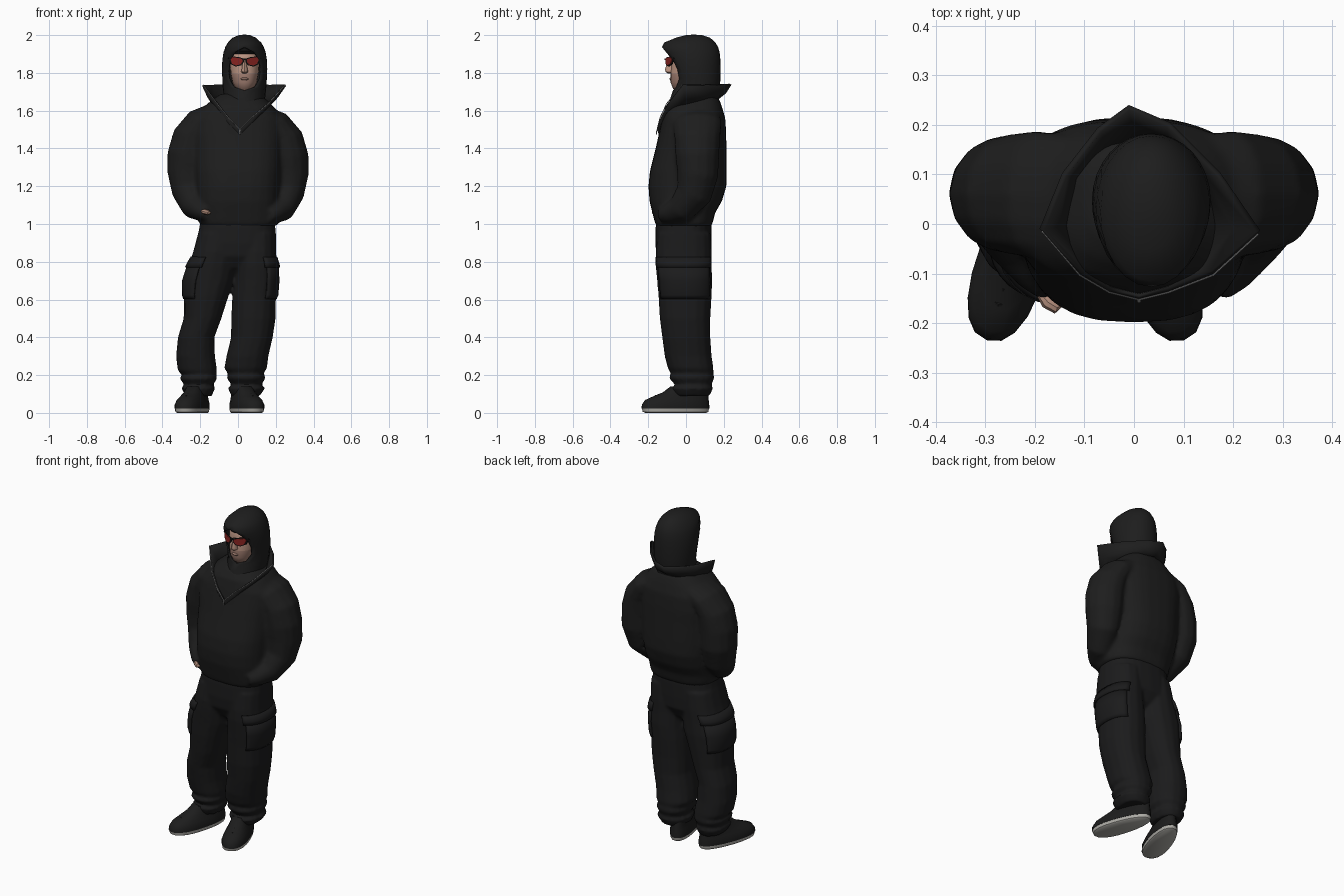
import bpy, bmesh, math
from mathutils import Vector, Matrix


def material(name, r, g, b):
    m = bpy.data.materials.new(name)
    m.diffuse_color = (r, g, b, 1)
    return m


JACKET = material("black jacket cloth", .0125, .0125, .0125)
PANTS = material("black trouser cloth", .011, .011, .0115)
SHOE = material("black shoe", .012, .012, .012)
SOLE = material("pale sole", .42, .41, .38)
SKIN = material("skin", .5, .3, .225)
STUBBLE = material("shaven jaw", .36, .21, .165)
RED = material("red lens", .25, .018, .015)
FRAME = material("glossy black", .006, .006, .006)
ZIP = material("zip metal", .4, .4, .4)


def skin(name, rows, mat, closed=True, cap=True, thick=0, angle=40):
    """Join rows of points into a surface."""
    bm = bmesh.new()
    grid = [[bm.verts.new(p) for p in row] for row in rows]
    n = len(rows[0])
    for a, b in zip(grid, grid[1:]):
        for i in range(n if closed else n - 1):
            j = (i + 1) % n
            bm.faces.new((a[i], a[j], b[j], b[i]))
    if closed and cap:
        bm.faces.new(grid[0])
        bm.faces.new(grid[-1])
    bmesh.ops.remove_doubles(bm, verts=bm.verts, dist=1e-5)
    bmesh.ops.recalc_face_normals(bm, faces=bm.faces)
    me = bpy.data.meshes.new(name)
    bm.to_mesh(me)
    bm.free()
    ob = bpy.data.objects.new(name, me)
    bpy.context.collection.objects.link(ob)
    me.materials.append(mat)
    if thick:
        s = ob.modifiers.new("thickness", 'SOLIDIFY')
        s.thickness, s.offset = thick, 0
    bpy.ops.object.select_all(action='DESELECT')
    ob.select_set(True)
    bpy.context.view_layer.objects.active = ob
    bpy.ops.object.shade_smooth_by_angle(angle=math.radians(angle))
    return ob


def fuse(name, parts, voxel, repeat):
    """Melt overlapping closed parts into one garment."""
    bpy.ops.object.select_all(action='DESELECT')
    for p in parts:
        p.select_set(True)
    bpy.context.view_layer.objects.active = parts[0]
    bpy.ops.object.join()
    parts[0].name = name
    r = parts[0].modifiers.new("fuse", 'REMESH')
    r.mode, r.voxel_size, r.use_smooth_shade = 'VOXEL', voxel, True
    s = parts[0].modifiers.new("soften", 'SMOOTH')
    s.factor, s.iterations = .5, repeat


def ring(z, x0, x1, y0, y1, n=20, power=2.0, start=0, end=2 * math.pi, closed=True):
    """Horizontal rounded ring; angle 0 is the front (-y), pi/2 is +x."""
    pts = []
    for i in range(n):
        t = start + (end - start) * i / (n if closed else n - 1)
        s, c = math.sin(t), math.cos(t)
        s = math.copysign(abs(s) ** (2 / power), s)
        c = math.copysign(abs(c) ** (2 / power), c)
        pts.append(Vector(((x0 + x1) / 2 + (x1 - x0) / 2 * s,
                           (y0 + y1) / 2 - (y1 - y0) / 2 * c, z)))
    return pts


def loft(name, rings, mat, **kw):
    return skin(name, [ring(*r, **kw) for r in rings], mat)


def tube(name, path, mat, n=14, mirror=1):
    """Elliptical tube through (x, y, z, rx, ry) points."""
    rows = []
    for i, p in enumerate(path):
        a, b = path[max(i - 1, 0)], path[min(i + 1, len(path) - 1)]
        t = (Vector(b[:3]) - Vector(a[:3])).normalized()
        u = t.cross(Vector((0, 1, 0))).normalized()
        v = t.cross(u)
        row = []
        for k in range(n):
            w = 2 * math.pi * k / n
            q = Vector(p[:3]) + u * p[3] * math.cos(w) + v * p[4] * math.sin(w)
            row.append(Vector((q.x * mirror, q.y, q.z)))
        rows.append(row)
    return skin(name, rows, mat)


# Jacket: body and sleeves fused, hands pushed into the pockets
body = loft("jacket_body", [
    (.988, -.19, .2, -.155, .13), (1.0, -.205, .21, -.163, .14), (1.06, -.212, .215, -.178, .155),
    (1.12, -.22, .22, -.193, .19), (1.2, -.225, .225, -.199, .214), (1.28, -.23, .23, -.191, .216),
    (1.4, -.235, .235, -.161, .214), (1.48, -.245, .24, -.143, .213), (1.56, -.235, .235, -.126, .208),
    (1.62, -.18, .19, -.111, .191), (1.66, -.135, .15, -.08, .176), (1.69, -.09, .11, -.04, .15)],
    JACKET, n=28, power=2.6)
sleeve = [(.13, .055, 1.575, .055, .125), (.2, .06, 1.53, .077, .13), (.245, .06, 1.45, .101, .122),
          (.264, .06, 1.36, .109, .117), (.269, .062, 1.26, .105, .11), (.262, .042, 1.16, .088, .097),
          (.228, -.025, 1.08, .072, .077), (.185, -.09, 1.053, .052, .06), (.155, -.128, 1.045, .038, .042)]
fuse("jacket", [body, tube("right_sleeve", sleeve, JACKET),
                tube("left_sleeve", [(x, y, z + .012, a, b) for x, y, z, a, b in sleeve], JACKET, mirror=-1)],
     .012, 3)
tube("wrist_skin", [(-.19, -.14, 1.067, .008, .008), (-.176, -.158, 1.065, .014, .013),
                    (-.158, -.169, 1.061, .013, .012), (-.146, -.163, 1.058, .004, .004)], SKIN, n=8)

# Flared stand-up collar, open at the front
top = [(.01, -.147, 1.5), (-.05, -.132, 1.56), (-.11, -.097, 1.635), (-.185, -.01, 1.735), (-.14, .1, 1.735),
       (-.07, .19, 1.738), (-.01, .235, 1.74), (.07, .2, 1.738), (.17, .1, 1.735), (.25, -.015, 1.735),
       (.16, -.097, 1.635), (.07, -.132, 1.56), (.01, -.147, 1.5)]
base = [(.01, -.135, 1.48), (-.04, -.125, 1.53), (-.08, -.1, 1.58), (-.12, 0, 1.62), (-.11, .09, 1.64),
        (-.06, .15, 1.66), (0, .175, 1.67), (.07, .16, 1.66), (.13, .09, 1.64), (.15, 0, 1.62),
        (.1, -.1, 1.58), (.06, -.125, 1.53), (.01, -.135, 1.48)]
mid = [Vector(a).lerp(Vector(b), .55) - Vector((0, 0, .012)) for a, b in zip(base, top)]
skin("collar", [base, mid, top], JACKET, closed=False, thick=.012)
for name, part in (("left_zip", top[:4]), ("right_zip", top[:8:-1])):
    tube(name, [(x, y - .006, z + .002, .002, .002) for x, y, z in part], ZIP, n=6)
tube("zip_pull", [(.01, -.154, 1.5, .004, .003), (.01, -.157, 1.475, .004, .003)], ZIP, n=6)

# Hood: rings whose front gap widens around the face
hood = [(1.5, -.03, .07, -.12, .1, 0), (1.58, -.065, .125, -.1, .15, 0), (1.66, -.07, .138, -.08, .165, 0),
        (1.706, -.074, .143, -.064, .172, 0), (1.725, -.076, .145, -.062, .175, .5),
        (1.77, -.078, .148, -.07, .177, .8), (1.82, -.08, .15, -.085, .178, .82),
        (1.87, -.078, .148, -.102, .177, .72), (1.91, -.072, .141, -.118, .173, .48),
        (1.935, -.063, .132, -.122, .165, 0), (1.957, -.05, .119, -.112, .152, 0),
        (1.982, -.025, .092, -.05, .125, 0), (1.995, .005, .063, .0, .085, 0), (1.998, .035, .035, .04, .04, 0)]
skin("hood", [ring(*r[:5], n=25, start=r[5], end=2 * math.pi - r[5], closed=False) for r in hood],
     JACKET, closed=False, thick=.01, angle=60)

# Head, with the jaw coloured by height
head = loft("head", [
    (1.66, 0, .07, -.03, .06), (1.7, .003, .067, -.045, .06), (1.717, -.012, .082, -.069, .07),
    (1.75, -.03, .1, -.082, .09), (1.795, -.039, .109, -.083, .1), (1.84, -.043, .113, -.078, .11),
    (1.88, -.043, .113, -.079, .11), (1.915, -.035, .105, -.07, .11), (1.94, -.005, .075, -.04, .09)],
    SKIN, n=20, power=2.2)
head.data.materials.append(STUBBLE)
for f in head.data.polygons:
    f.material_index = int(f.center.z < 1.79)
loft("nose", [(1.797, .025, .045, -.095, -.06), (1.805, .015, .055, -.108, -.06),
              (1.82, .019, .051, -.112, -.06), (1.87, .026, .044, -.088, -.06)], SKIN, n=10)
loft("mouth", [(1.76, .018, .052, -.083, -.06), (1.768, .012, .058, -.089, -.06),
               (1.776, .018, .052, -.083, -.06)], STUBBLE, n=10)
loft("hair_fringe", [(1.9, -.037, .107, -.08, .05), (1.915, -.04, .11, -.092, .05),
                     (1.95, -.02, .09, -.09, .05)], FRAME, n=16)

# Sunglasses
lens = [(.008, .012), (.03, .019), (.07, .024), (.079, .01), (.07, -.015), (.047, -.026), (.02, -.02), (.008, -.005)]
for side, sx in (("left", -1), ("right", 1)):
    for part, mat, k, dy, th in (("lens", RED, .88, -.003, .004), ("lens_frame", FRAME, 1.1, 0, .005)):
        rows = []
        for back in (0, th):
            row = []
            for dx, dz in lens:
                dx = .043 + (dx - .043) * k
                row.append((.035 + sx * dx, -.107 + 6 * dx * dx + dy + back, 1.862 + dz * k))
            rows.append(row)
        skin(f"{side}_{part}", rows, mat, angle=20)
    tube(f"{side}_temple", [(.035 + sx * x, y, z, .003, .004) for x, y, z in
                            ((.083, -.066, 1.878), (.086, -.03, 1.878), (.083, .04, 1.87))], FRAME, n=6)
loft("glasses_bridge", [(1.868, .02, .05, -.113, -.1), (1.876, .02, .05, -.113, -.1)], FRAME, n=8)

# Trousers: hips and two bunched legs, rings are (z, x0, x1, y0, y1)
hips = loft("trouser_hips", [
    (1.08, -.19, .19, -.15, .13), (.98, -.205, .198, -.161, .136), (.9, -.22, .2, -.163, .136),
    (.83, -.225, .19, -.156, .133), (.77, -.16, .13, -.12, .1), (.72, -.08, .04, -.06, .05)],
    PANTS, n=24, power=2.5)
left_leg = [(.95, -.212, .0, -.15, .13), (.85, -.238, -.005, -.161, .136), (.78, -.262, -.01, -.158, .136),
            (.7, -.284, -.02, -.151, .139), (.62, -.285, -.05, -.146, .136), (.5, -.288, -.088, -.131, .129),
            (.4, -.318, -.125, -.116, .129), (.3, -.328, -.122, -.099, .136), (.225, -.319, -.111, -.084, .146),
            (.2, -.296, -.114, -.069, .146), (.185, -.311, -.109, -.089, .151), (.15, -.286, -.13, -.06, .135),
            (.13, -.3, -.121, -.077, .143), (.09, -.276, -.139, -.06, .125)]
right_leg = [(.95, -.01, .2, -.15, .13), (.85, -.015, .202, -.161, .136), (.78, -.018, .207, -.161, .136),
             (.7, -.022, .207, -.153, .139), (.62, -.03, .201, -.146, .136), (.5, -.036, .199, -.139, .129),
             (.4, -.037, .184, -.126, .129), (.3, -.061, .161, -.113, .136), (.235, -.073, .153, -.096, .146),
             (.21, -.053, .136, -.081, .144), (.185, -.061, .146, -.091, .151), (.15, -.035, .125, -.06, .135),
             (.13, -.053, .143, -.077, .143), (.09, -.036, .116, -.06, .125)]
legs = []
for side, leg, out, lean in (("left", left_leg, 1.5 * math.pi, (-1, 0)), ("right", right_leg, .5 * math.pi, (0, 1))):
    legs.append(loft(f"{side}_trouser_leg", leg, PANTS, n=16, power=2.3))
    # Cargo pocket and flap: shells wrapped round the outer thigh
    for part, zs, spread, grow in (("cargo_pocket", ((.605, .0), (.625, .008), (.7, .008), (.78, .004)), 1.1, 0),
                                   ("pocket_flap", ((.77, .012), (.79, .009), (.825, .0)), 1.25, .002)):
        rows = []
        for z, g in zs:
            hi = max((r for r in leg if r[0] <= z), key=lambda r: r[0])
            lo = min((r for r in leg if r[0] >= z), key=lambda r: r[0])
            f = 0 if hi is lo else (z - hi[0]) / (lo[0] - hi[0])
            x0, x1, y0, y1 = [a + (b - a) * f for a, b in zip(hi[1:], lo[1:])]
            rows.append(ring(z, x0 + g * lean[0], x1 + g * lean[1], y0 - grow, y1 + grow,
                             n=12, power=2.3, start=out - spread, end=out + spread, closed=False))
        skin(f"{side}_{part}", rows, PANTS, closed=False, thick=.01)
fuse("trousers", [hips] + legs, .01, 2)


# Shoes, toes turned outwards
def shoe(name, rings, mat, cx, turn):
    rot = Matrix.Rotation(math.radians(turn), 3, 'Z')
    rows = []
    for z, w, y0, y1 in rings:
        row = []
        for p in ring(z, -w, w, y0, y1, n=20, power=2.3):
            p.x *= 1 - .6 * p.y
            q = rot @ p
            row.append((q.x + cx, q.y - .053, q.z))
        rows.append(row)
    skin(name, rows, mat)


for side, cx, turn in (("left", -.238, -18), ("right", .042, 18)):
    shoe(f"{side}_sole", [(0, .06, -.17, .17), (.006, .068, -.184, .18), (.03, .07, -.19, .185)], SOLE, cx, turn)
    shoe(f"{side}_shoe_upper", [(.024, .071, -.191, .186), (.045, .071, -.188, .185), (.068, .063, -.172, .182),
                                (.088, .056, -.125, .18), (.11, .05, -.07, .177), (.14, .046, -.03, .172)],
         SHOE, cx, turn)
    # Laces across the tongue
    rot = Matrix.Rotation(math.radians(turn), 3, 'Z')
    for i in range(3):
        y, z = -.115 + .032 * i, .09 + .011 * i
        ends = [rot @ Vector((x, y + abs(x) * .3, z - abs(x) * .35)) for x in (-.04, 0, .04)]
        tube(f"{side}_lace_{i + 1}", [(p.x + cx, p.y - .053, p.z, .005, .005) for p in ends], SHOE, n=6)
